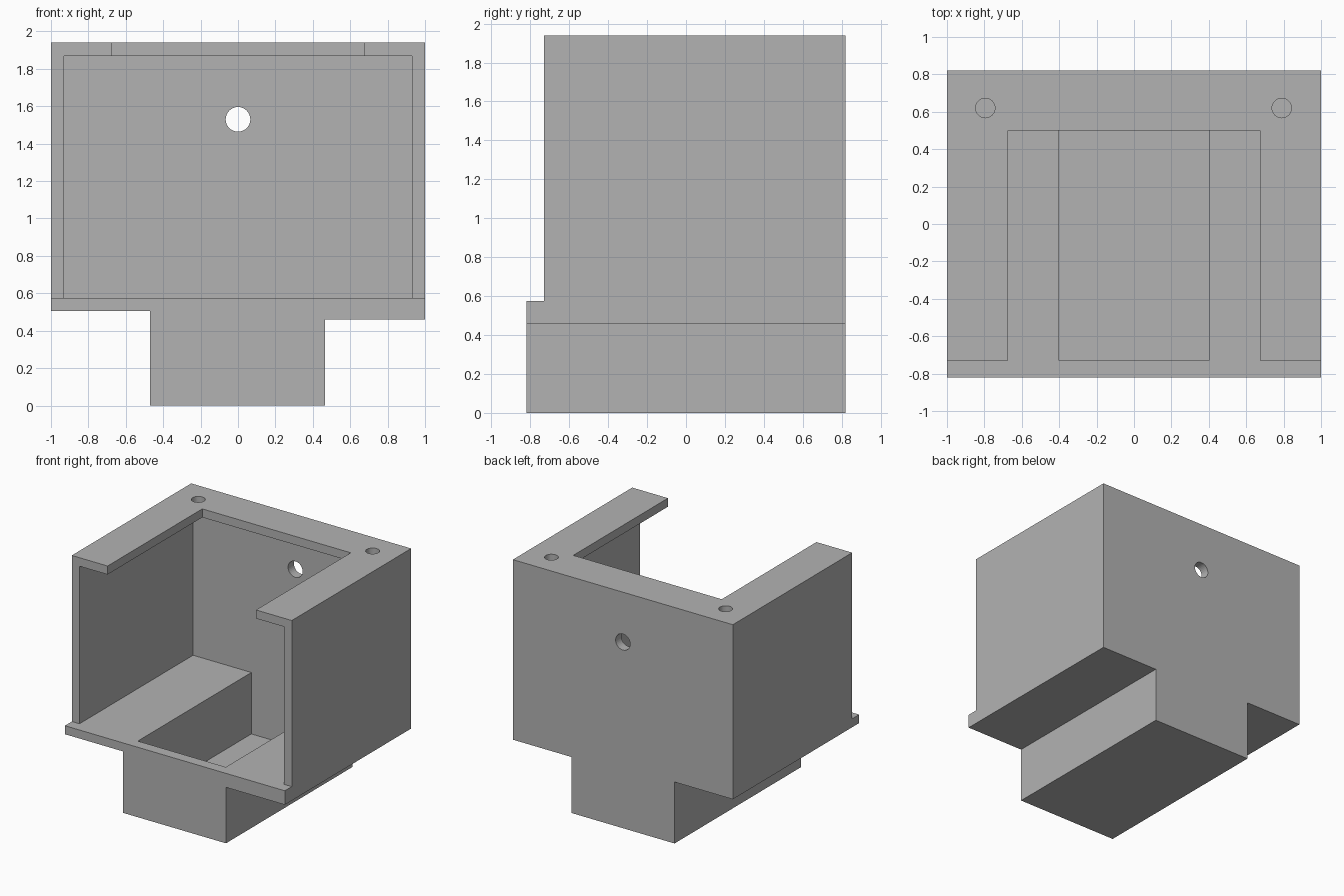
import bpy
import bmesh
from mathutils import Matrix

cube = bpy.data.objects.get("Cube")
if cube:
    bpy.data.objects.remove(cube, do_unlink=True)

# Main dimensions
HALF_DEPTH, TOP, FLOOR, WALL = 0.82, 1.94, 0.575, 0.07
BACK_INNER, WALL_FRONT = HALF_DEPTH - 0.075, -0.73

grey = bpy.data.materials.new("plain grey")
grey.use_nodes = True
colour = (0.45, 0.45, 0.45, 1)
grey.diffuse_color = colour
grey.node_tree.nodes["Principled BSDF"].inputs["Base Color"].default_value = colour


def add_object(name, bm):
    bmesh.ops.recalc_face_normals(bm, faces=bm.faces)
    mesh = bpy.data.meshes.new(name)
    bm.to_mesh(mesh)
    bm.free()
    mesh.materials.append(grey)
    obj = bpy.data.objects.new(name, mesh)
    bpy.context.scene.collection.objects.link(obj)
    return obj


def box(name, low, high):
    size = [b - a for a, b in zip(low, high)]
    middle = [(a + b) / 2 for a, b in zip(low, high)]
    bm = bmesh.new()
    bmesh.ops.create_cube(bm, size=1, matrix=Matrix.Translation(middle) @ Matrix.Diagonal((*size, 1)))
    return add_object(name, bm)


def drill(name, centre, radius, length, axis):
    turn = Matrix.Rotation(1.5707963, 4, "X") if axis == "Y" else Matrix.Identity(4)
    bm = bmesh.new()
    bmesh.ops.create_cone(bm, cap_ends=True, segments=32, radius1=radius, radius2=radius,
                          depth=length, matrix=Matrix.Translation(centre) @ turn)
    return add_object(name, bm)


def cut(body, cutter):
    cutter.hide_render = True
    mod = body.modifiers.new("cut", "BOOLEAN")
    mod.operation, mod.solver, mod.object = "DIFFERENCE", "EXACT", cutter
    bpy.context.view_layer.objects.active = body
    bpy.ops.object.modifier_apply(modifier=mod.name)
    bpy.data.objects.remove(cutter, do_unlink=True)


# Housing body: stepped front outline pulled through the depth
outline = [(-0.47, 0), (0.465, 0), (0.465, 0.46), (1, 0.46),
           (1, TOP), (-1, TOP), (-1, 0.505), (-0.47, 0.505)]
bm = bmesh.new()
face = bm.faces.new([bm.verts.new((x, -HALF_DEPTH, z)) for x, z in outline])
pulled = bmesh.ops.extrude_face_region(bm, geom=[face])["geom"]
bmesh.ops.translate(bm, vec=(0, 2 * HALF_DEPTH, 0),
                    verts=[v for v in pulled if isinstance(v, bmesh.types.BMVert)])
housing = add_object("housing", bm)

# Walls set back from the floor lip, then the open chamber
cut(housing, box("front_setback", (-2, -2, FLOOR), (2, WALL_FRONT, 3)))
cut(housing, box("chamber", (-1 + WALL, -2, FLOOR), (1 - WALL, BACK_INNER, TOP - WALL)))

# Opening in the top flange and the well sunk into the floor
cut(housing, box("top_opening", (-0.675, -2, 1.5), (0.675, 0.5, 3)))
cut(housing, box("floor_well", (-0.4, WALL_FRONT, WALL), (0.4, BACK_INNER, 1)))

# Screw holes in the flange and the cable hole in the back wall
for x in (-0.795, 0.79):
    cut(housing, drill("screw_hole", (x, 0.62, TOP), 0.052, 0.4, "Z"))
cut(housing, drill("cable_hole", (0, HALF_DEPTH, 1.53), 0.066, 0.4, "Y"))
